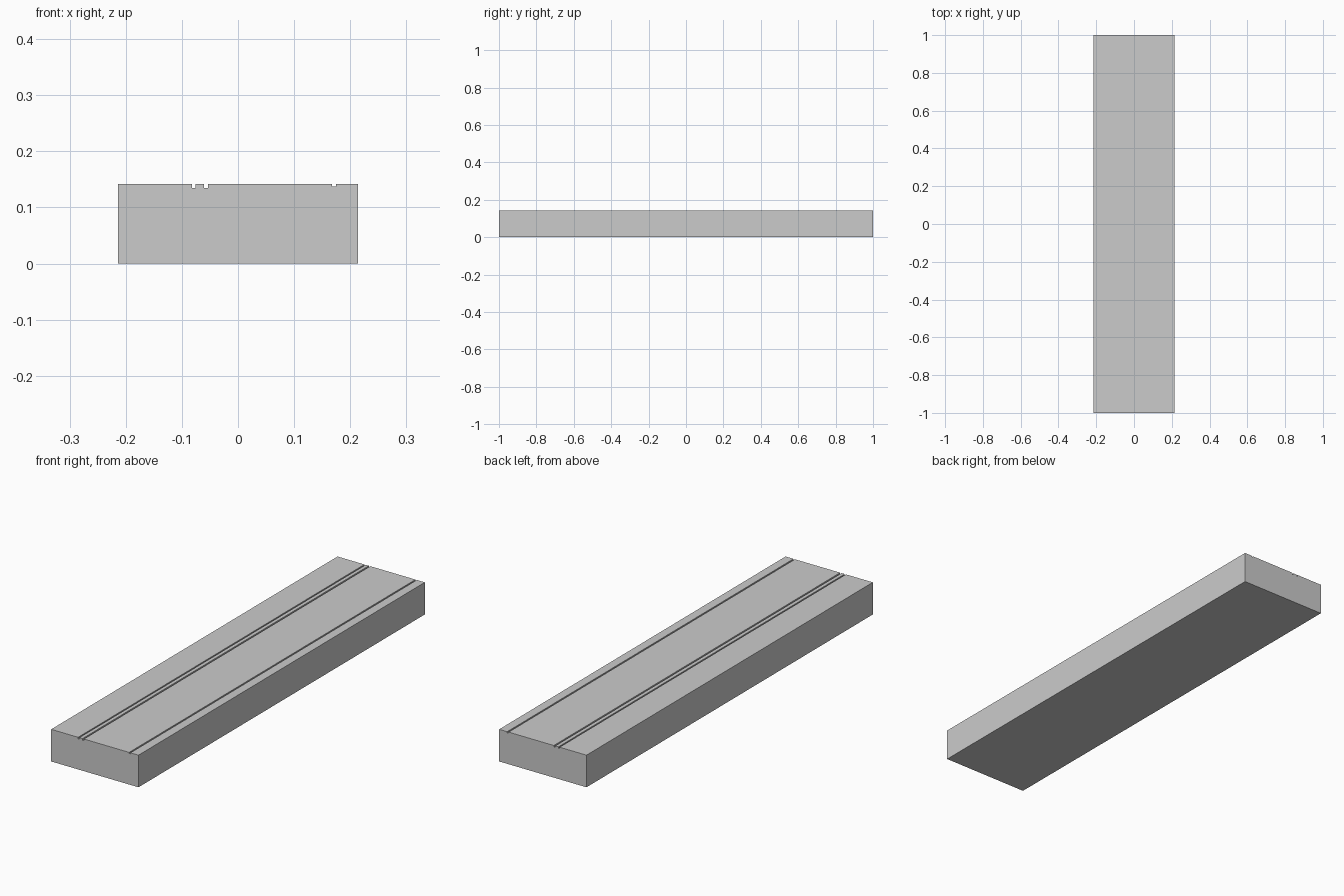
import bpy
import bmesh

if "Cube" in bpy.data.objects:
    bpy.data.objects.remove(bpy.data.objects["Cube"])

HALF_WIDTH, HALF_LENGTH, HEIGHT = 0.2135, 1.0, 0.142
# Grooves in the top face: centre x, width, depth
GROOVES = [(-0.079, 0.006, 0.007), (-0.057, 0.007, 0.007), (0.171, 0.007, 0.005)]

# Cross-section: bottom edge, then the grooved top from right to left
profile = [(-HALF_WIDTH, 0), (HALF_WIDTH, 0), (HALF_WIDTH, HEIGHT)]
for x, width, depth in reversed(GROOVES):
    r, l = x + width / 2, x - width / 2
    profile += [(r, HEIGHT), (r, HEIGHT - depth), (l, HEIGHT - depth), (l, HEIGHT)]
profile.append((-HALF_WIDTH, HEIGHT))

# Grooved plank: extrude the cross-section along y
bm = bmesh.new()
face = bm.faces.new([bm.verts.new((x, -HALF_LENGTH, z)) for x, z in profile])
ext = bmesh.ops.extrude_face_region(bm, geom=[face], use_keep_orig=True)
verts = [v for v in ext["geom"] if isinstance(v, bmesh.types.BMVert)]
bmesh.ops.translate(bm, vec=(0, 2 * HALF_LENGTH, 0), verts=verts)
bmesh.ops.recalc_face_normals(bm, faces=bm.faces)

mesh = bpy.data.meshes.new("grooved_plank")
bm.to_mesh(mesh)
bm.free()
plank = bpy.data.objects.new("grooved_plank", mesh)
bpy.context.collection.objects.link(plank)
